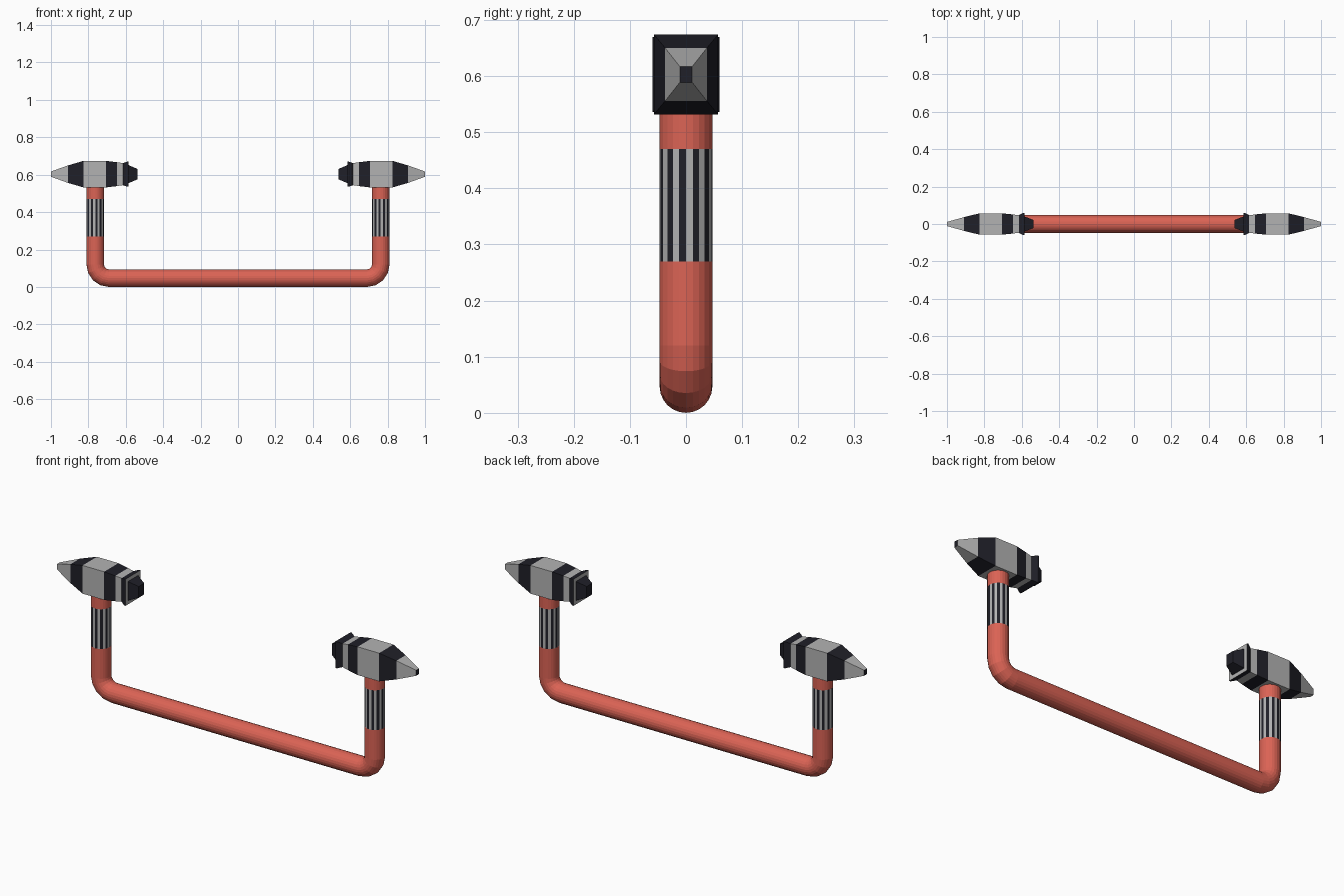
import bpy, bmesh, math

if "Cube" in bpy.data.objects:
    bpy.data.objects.remove(bpy.data.objects["Cube"])

def material(name, rgb):
    m = bpy.data.materials.new(name)
    m.diffuse_color = (*rgb, 1)
    m.use_nodes = True
    m.node_tree.nodes["Principled BSDF"].inputs["Base Color"].default_value = m.diffuse_color
    return m

MATS = [material("red", (0.71, 0.125, 0.09)),
        material("grey", (0.45, 0.45, 0.45)),
        material("dark", (0.014, 0.014, 0.021))]
RED, GREY, DARK = range(3)

def loft(name, rings, pick):
    """Skin rings of points; pick(band, side) gives the material, band -1 / last = caps."""
    bm = bmesh.new()
    vs = [[bm.verts.new(p) for p in r] for r in rings]
    n = len(vs[0])
    for i in range(len(vs) - 1):
        for j in range(n):
            k = (j + 1) % n
            f = bm.faces.new((vs[i][j], vs[i][k], vs[i + 1][k], vs[i + 1][j]))
            f.material_index = pick(i, j)
    bm.faces.new(vs[0]).material_index = pick(-1, 0)
    bm.faces.new(vs[-1]).material_index = pick(len(vs) - 1, 0)
    bmesh.ops.recalc_face_normals(bm, faces=bm.faces)
    me = bpy.data.meshes.new(name)
    bm.to_mesh(me)
    bm.free()
    for m in MATS:
        me.materials.append(m)
    ob = bpy.data.objects.new(name, me)
    bpy.context.collection.objects.link(ob)
    return ob

# Bent tube with striped grips on both uprights
R, SIDES, BEND, XU = 0.047, 24, 0.073, 0.763
half = [(XU, z, 0) for z in (0.56, 0.47, 0.27)]
for i in range(5):
    a = math.radians(22.5 * i)
    half.append((XU - BEND + BEND * math.cos(a), 0.12 - BEND * math.sin(a), a))
path = [(-x, z, math.pi - a) for x, z, a in half] + \
       [(x, z, a) for x, z, a in reversed(half)]

def tube_ring(x, z, a):
    ring = []
    for j in range(SIDES):
        t = 2 * math.pi * j / SIDES
        # mirrored start angle keeps the ring orientation continuous
        u = R * math.cos(t)
        ring.append((x + u * math.cos(a), R * math.sin(t), z - u * math.sin(a)))
    return ring

def tube_mat(i, j):
    if i in (1, len(path) - 3):
        return DARK if j % 2 else GREY
    return RED

# Left side outward direction is -x, so its rings sweep from angle pi to pi/2
loft("bent_handle", [tube_ring(*p) for p in path], tube_mat)

# Square tapered heads: x, half depth, half height, colour of the band that follows
HEAD = [(1.0, 0.011, 0.014, GREY),
        (0.908, 0.037, 0.047, DARK),
        (0.826, 0.057, 0.071, GREY),
        (0.706, 0.057, 0.071, DARK),
        (0.648, 0.051, 0.064, GREY),
        (0.616, 0.047, 0.059, DARK),
        (0.592, 0.060, 0.067, DARK),
        (0.585, 0.060, 0.067, GREY),
        (0.585, 0.040, 0.048, DARK),
        (0.538, 0.022, 0.028, DARK)]

def head_mat(i, j):
    return DARK if i < 0 else HEAD[i][3]

for side, s in (("left", -1), ("right", 1)):
    rings = [[(s * x, y * a, 0.603 + z * b)
              for a, b in ((-1, -1), (1, -1), (1, 1), (-1, 1))]
             for x, y, z, c in HEAD]
    loft(side + "_head", rings, head_mat)
